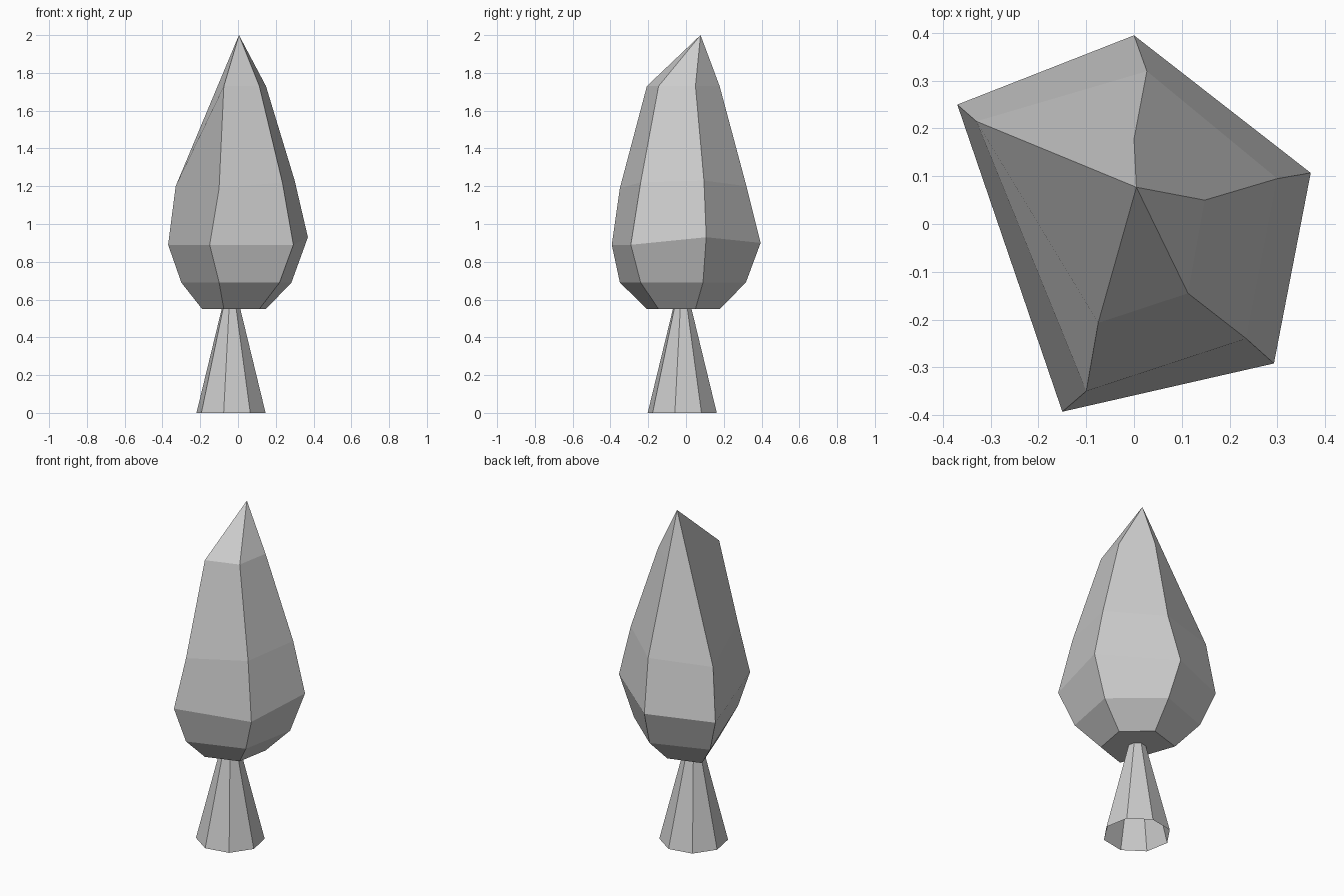
import bpy, bmesh
from math import cos, sin, radians

if "Cube" in bpy.data.objects:
    bpy.data.objects.remove(bpy.data.objects["Cube"])


def make_object(name, bm):
    bmesh.ops.recalc_face_normals(bm, faces=bm.faces)
    mesh = bpy.data.meshes.new(name)
    bm.to_mesh(mesh)
    bm.free()
    obj = bpy.data.objects.new(name, mesh)
    bpy.context.collection.objects.link(obj)


def bridge(bm, a, b):
    """Join two closed rings with quads."""
    n = len(a)
    for i in range(n):
        j = (i + 1) % n
        bm.faces.new((a[i], a[j], b[j], b[i]))


# Trunk: open eight-sided taper
bm = bmesh.new()
rings = []
for r, z in ((0.187, 0.0), (0.048, 0.56)):
    rings.append([bm.verts.new((-0.037 + r * cos(radians(33 + 45 * i)),
                                -0.02 + r * sin(radians(33 + 45 * i)), z))
                  for i in range(8)])
bridge(bm, *rings)
make_object("trunk", bm)

# Crown: irregular five-sided cross-sections, closed underneath
sections = (
    ((-0.19, 0.12, 0.55), (-0.075, -0.207, 0.55), (0.113, -0.145, 0.55),
     (0.148, 0.05, 0.55), (0.0, 0.178, 0.55)),
    ((-0.30, 0.20, 0.69), (-0.10, -0.35, 0.69), (0.22, -0.24, 0.69),
     (0.283, 0.09, 0.69), (0.02, 0.317, 0.69)),
    ((-0.37, 0.25, 0.89), (-0.15, -0.393, 0.89), (0.293, -0.292, 0.89),
     (0.37, 0.107, 0.93), (0.0, 0.395, 0.90)),
    ((-0.33, 0.215, 1.20), (-0.10, -0.35, 1.19), (0.235, -0.24, 1.22),
     (0.30, 0.095, 1.23), (0.027, 0.32, 1.20)),
)
bm = bmesh.new()
rings = [[bm.verts.new(p) for p in s] for s in sections]
for lower, upper in zip(rings, rings[1:]):
    bridge(bm, lower, upper)
bm.faces.new(rings[0][::-1])

# Tip: one corner runs straight to the apex, the other four bend first
apex = bm.verts.new((0.005, 0.077, 2.0))
shoulder = [apex] + [bm.verts.new(p) for p in (
    (-0.075, -0.207, 1.73), (0.113, -0.145, 1.73),
    (0.148, 0.05, 1.73), (0.0, 0.178, 1.73))]
bridge(bm, rings[-1], shoulder)
for i in range(1, 4):
    bm.faces.new((shoulder[i], shoulder[i + 1], apex))
make_object("crown", bm)
